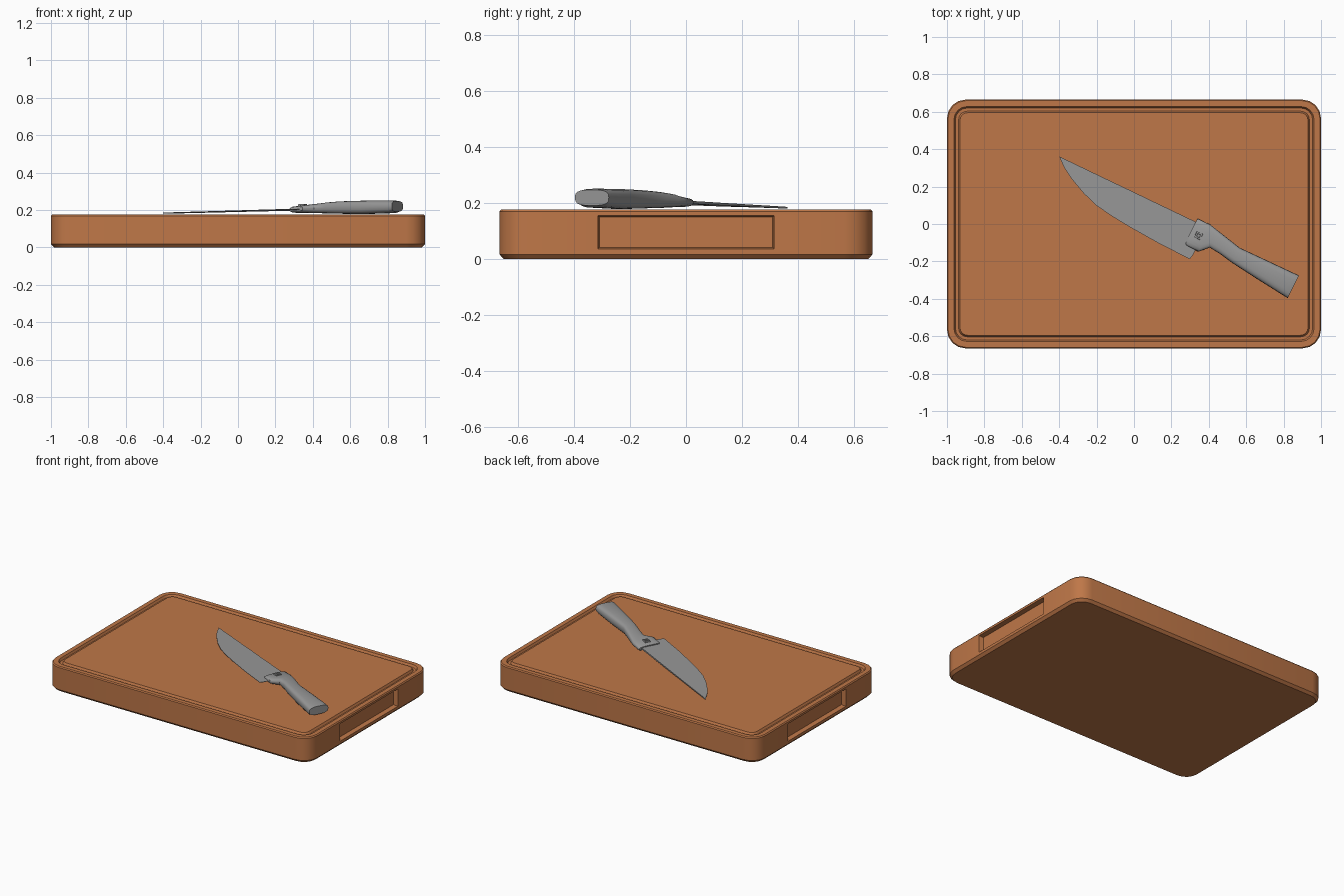
import bpy, bmesh, math
from mathutils import Vector

if "Cube" in bpy.data.objects:
    bpy.data.objects.remove(bpy.data.objects["Cube"])


def material(name, rgb):
    m = bpy.data.materials.new(name)
    m.diffuse_color = (*rgb, 1)
    m.use_nodes = True
    m.node_tree.nodes["Principled BSDF"].inputs["Base Color"].default_value = m.diffuse_color
    return m


wood = material("warm wood", (0.52, 0.185, 0.065))
steel = material("steel grey", (0.31, 0.31, 0.31))


def loft(loops):
    """Skin matching closed loops and cap both ends."""
    bm = bmesh.new()
    rings = [[bm.verts.new(p) for p in loop] for loop in loops]
    n = len(rings[0])
    for a, b in zip(rings, rings[1:]):
        for i in range(n):
            j = (i + 1) % n
            bm.faces.new((a[i], a[j], b[j], b[i]))
    bm.faces.new(rings[0])
    bm.faces.new(rings[-1])
    bmesh.ops.recalc_face_normals(bm, faces=bm.faces)
    bm.normal_update()
    return bm


def finish(bm, name, mat, smooth=None):
    me = bpy.data.meshes.new(name)
    bm.to_mesh(me)
    bm.free()
    ob = bpy.data.objects.new(name, me)
    bpy.context.collection.objects.link(ob)
    me.materials.append(mat)
    if smooth:
        bpy.ops.object.select_all(action='DESELECT')
        ob.select_set(True)
        bpy.context.view_layer.objects.active = ob
        bpy.ops.object.shade_smooth_by_angle(angle=math.radians(smooth))
    return ob


def rounded_rect(inset, z, r, segs=4):
    hx, hy = 1.0 - inset, 0.665 - inset
    pts = []
    for k, (sx, sy) in enumerate(((1, 1), (-1, 1), (-1, -1), (1, -1))):
        for i in range(segs + 1):
            a = math.pi / 2 * (k + i / segs)
            pts.append((sx * (hx - r) + r * math.cos(a), sy * (hy - r) + r * math.sin(a), z))
    return pts


# Board with chamfered rims and a juice groove: inset, height, corner radius
profile = [(.016, 0, .085), (0, .017, .1), (0, .169, .1), (.006, .176, .094),
           (.037, .176, .07), (.045, .161, .063), (.062, .161, .046), (.07, .176, .04)]
bm = loft([rounded_rect(*p) for p in profile])

# Finger recess in each short end
ends = [f for f in bm.faces if abs(f.normal.x) > .99 and f.calc_area() > .1]
for f in ends:
    bmesh.ops.inset_individual(bm, faces=[f], thickness=.02)
    for v in f.verts:
        v.co.y = math.copysign(.314, v.co.y)
        v.co.z = .155 if v.co.z > .09 else .036
    bmesh.ops.inset_individual(bm, faces=[f], thickness=.008, depth=-.03)
finish(bm, "cutting_board", wood, 30)

# Blade: (spine, edge) pairs from tip to heel, thick at spine and thin at edge
pairs = [((-.4, .362), (-.397, .355)), ((-.37, .347), (-.375, .305)),
         ((-.27, .299), (-.335, .243)), ((-.12, .227), (-.27, .165)),
         ((0, .17), (-.2, .098)), ((.08, .131), (-.12, .043)),
         ((.16, .093), (-.03, -.012)), ((.27, .04), (.13, -.102)),
         ((.34, .007), (.298, -.188)), ((.355, 0), (.315, -.165)),
         ((.37, -.007), (.34, -.12))]


def blade_z(p):
    t = (p[0] + .4) * .902 - (p[1] - .36) * .432
    return .183 + .024 * t


loops = []
for i, (s, e) in enumerate(pairs):
    h = .003 + .003 * i / (len(pairs) - 1)
    zs, ze = blade_z(s), blade_z(e)
    loops.append([(*s, zs + h), (*s, zs - h), (*e, ze - .0015), (*e, ze + .0015)])
finish(loft(loops), "knife_blade", steel)

# Handle: left and right side of each station, mid height, half thickness
stations = [(.338, .026, .275, -.105, .201, .012), (.345, .027, .28, -.115, .202, .017),
            (.41, -.005, .345, -.148, .206, .021), (.435, -.025, .405, -.126, .208, .025),
            (.49, -.068, .46, -.160, .211, .029), (.565, -.127, .525, -.208, .213, .033),
            (.70, -.19, .655, -.292, .214, .036), (.86, -.265, .80, -.383, .217, .034),
            (.882, -.275, .822, -.396, .219, .028)]


def power(x, e):
    return math.copysign(abs(x) ** e, x)


loops = []
for ax, ay, bx, by, zc, h in stations:
    mid, half = Vector(((ax + bx) / 2, (ay + by) / 2, zc)), Vector(((ax - bx) / 2, (ay - by) / 2, 0))
    loops.append([mid + half * power(math.cos(a), .65) + Vector((0, 0, h * power(math.sin(a), .65)))
                  for a in (math.tau * i / 20 for i in range(20))])
finish(loft(loops), "knife_handle", steel, 40)


# Square rivet with a small sunken centre
def square(half, z):
    r = half * math.sqrt(2)
    angles = [math.radians(45 - 25.6 + 90 * k) for k in range(4)]
    return [(.345 + r * math.cos(a), -.062 + r * math.sin(a), z) for a in angles]


finish(loft([square(*p) for p in ((.019, .205), (.017, .231), (.009, .231), (.008, .226))]),
       "handle_rivet", steel)
